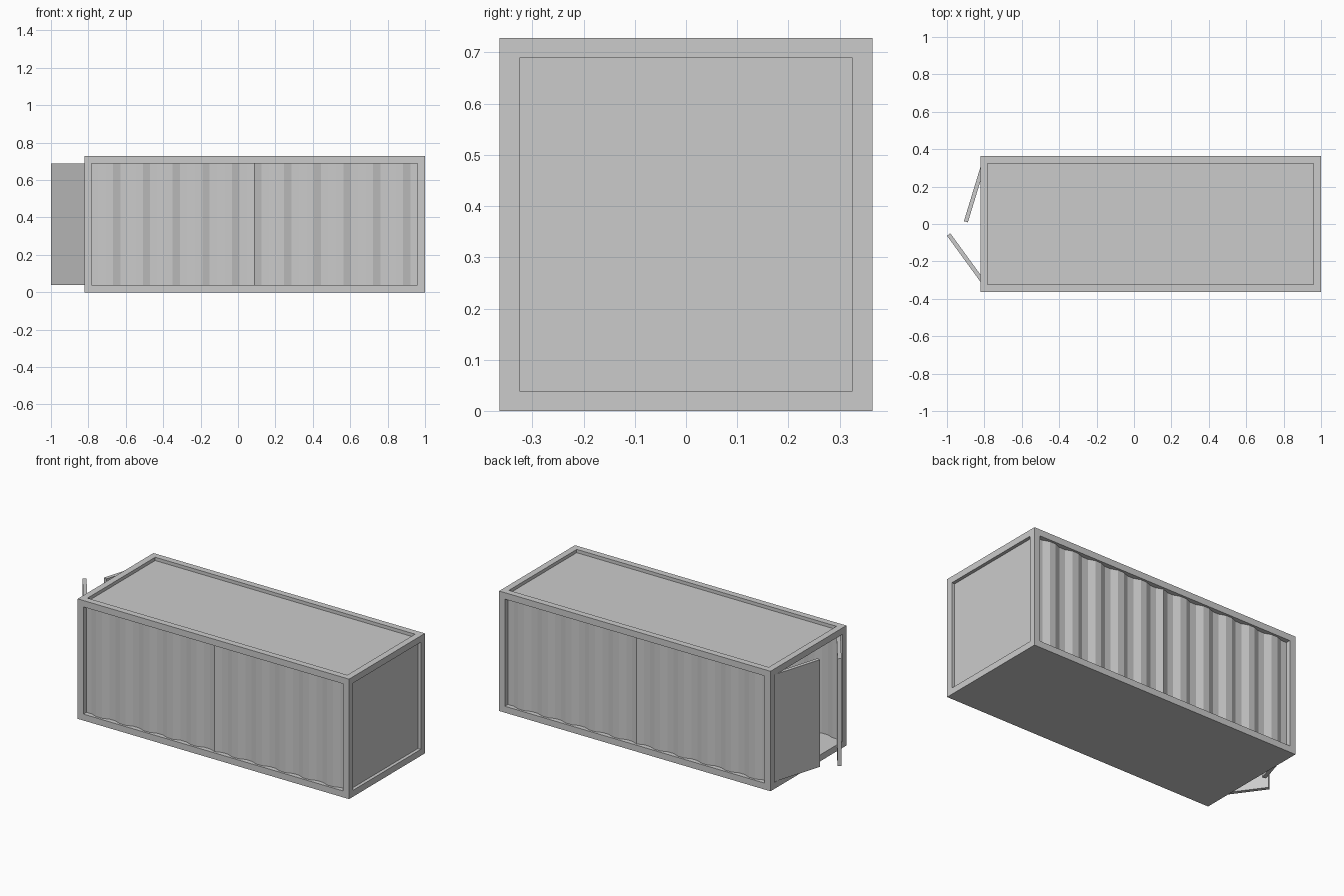
import bpy, bmesh
from math import radians
from mathutils import Matrix, Vector

if "Cube" in bpy.data.objects:
    bpy.data.objects.remove(bpy.data.objects["Cube"])

X0, X1, Y, H, BAR = -0.822, 1.0, 0.3635, 0.728, 0.039
SEAM = 0.087


def add_object(name, bm):
    bmesh.ops.recalc_face_normals(bm, faces=bm.faces)
    mesh = bpy.data.meshes.new(name)
    bm.to_mesh(mesh)
    bm.free()
    obj = bpy.data.objects.new(name, mesh)
    bpy.context.collection.objects.link(obj)
    return obj


def box(name, lo, hi):
    lo, hi = Vector(lo), Vector(hi)
    bm = bmesh.new()
    bmesh.ops.create_cube(bm, size=1)
    for v in bm.verts:
        v.co = Vector([a + (b - a) * (c + 0.5) for a, b, c in zip(lo, hi, v.co)])
    return add_object(name, bm)


# Frame with solid floor: a block opened along each axis
frame = box("frame_and_floor", (X0, -Y, 0), (X1, Y, H))
ix0, ix1, iy, iz0, iz1 = X0 + BAR, X1 - BAR, Y - BAR, BAR, H - BAR
cutters = [
    box("cut_lengthwise", (X0 - 1, -iy, iz0), (X1 + 1, iy, iz1)),
    box("cut_crosswise", (ix0, -Y - 1, iz0), (ix1, Y + 1, iz1)),
    box("cut_upward", (ix0, -iy, iz0), (ix1, iy, H + 1)),
]
bpy.context.view_layer.objects.active = frame
for cutter in cutters:
    cutter.hide_render = True
    mod = frame.modifiers.new("opening", "BOOLEAN")
    mod.object = cutter
    mod.operation = "DIFFERENCE"
    mod.solver = "EXACT"
    bpy.ops.object.modifier_apply(modifier=mod.name)
    bpy.data.objects.remove(cutter)

# Recessed roof and closed end
box("roof_panel", (ix0, -iy, H - 0.03), (ix1, iy, H - 0.02))
box("end_panel", (X1 - 0.03, -iy, iz0), (X1 - 0.02, iy, iz1))


# Corrugated side walls, each half mirrored about the middle seam
def corrugated_wall(name, side, outer=0.350, inner=0.335, segments=22):
    step = (ix1 - SEAM) / segments
    half = [(i * step, inner if i % 4 in (1, 2) else outer)
            for i in range(segments + 1)]
    profile = [(SEAM - d, y) for d, y in reversed(half[1:])]
    profile += [(SEAM + d, y) for d, y in half]
    bm = bmesh.new()
    low = [bm.verts.new((x, side * y, iz0)) for x, y in profile]
    high = [bm.verts.new((x, side * y, iz1)) for x, y in profile]
    for i in range(len(profile) - 1):
        bm.faces.new((low[i], low[i + 1], high[i + 1], high[i]))
    return add_object(name, bm)


corrugated_wall("front_wall", -1)
corrugated_wall("back_wall", 1)


# Doors swung open by different amounts
def door(name, side, degrees, hinge_x, width=0.323, thick=0.022):
    obj = box(name, (0, min(0, -side * width), iz0), (thick, max(0, -side * width), iz1))
    turn = Matrix.Rotation(radians(-side * degrees), 4, "Z")
    obj.data.transform(Matrix.Translation((hinge_x, side * 0.324, 0)) @ turn)


door("front_door", -1, 36, -0.81)
door("back_door", 1, 17, -0.815)
